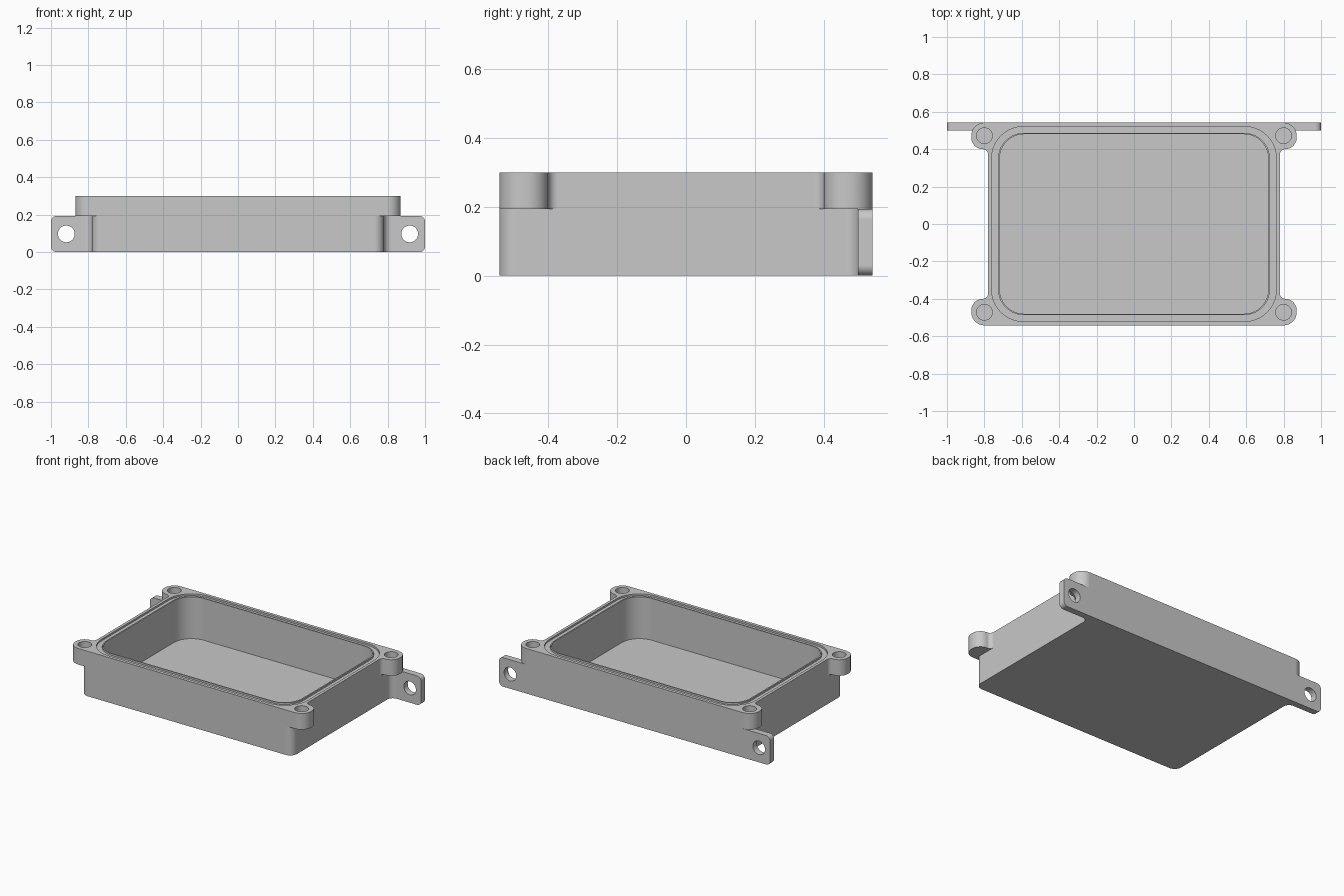
import bpy, bmesh
from math import sin, cos, pi, radians
from mathutils import Vector

default = bpy.data.objects.get("Cube")
if default:
    bpy.data.objects.remove(default, do_unlink=True)

WIDE, DEEP = 0.78, 0.542       # half sizes of the tray body
STEP, HEIGHT = 0.193, 0.30     # underside of the screw ears, top of the rim
FLOOR = 0.021                  # floor thickness

grey = bpy.data.materials.new("plain grey")
grey.use_nodes = True
grey.diffuse_color = (0.58, 0.58, 0.58, 1)
grey.node_tree.nodes["Principled BSDF"].inputs["Base Color"].default_value = grey.diffuse_color


def rounded(corners, steps=10):
    """Round the right-angled corners (x, y, radius) of an outline."""
    out = []
    for i, (x, y, r) in enumerate(corners):
        p = Vector((x, y))
        d1 = (Vector(corners[i - 1][:2]) - p).normalized()
        d2 = (Vector(corners[(i + 1) % len(corners)][:2]) - p).normalized()
        if r == 0:
            out.append(p)
            continue
        for k in range(steps + 1):
            t = k / steps * pi / 2
            out.append(p + r * (d1 + d2 - d2 * cos(t) - d1 * sin(t)))
    return out


def mirrored(right_half):
    return right_half + [(-x, y, r) for x, y, r in reversed(right_half)]


def rectangle(x, y, r):
    return rounded(mirrored([(x, -y, r), (x, y, r)]))


def circle(x, y, r, n=32):
    return [Vector((x + r * cos(2 * pi * k / n), y + r * sin(2 * pi * k / n))) for k in range(n)]


def prism(name, outline, low, high, upright=False):
    """Extrude an outline along z, or along y when upright."""
    bm = bmesh.new()
    rings = [[bm.verts.new((p.x, h, p.y) if upright else (p.x, p.y, h)) for p in outline]
             for h in (low, high)]
    bm.faces.new(rings[0])
    bm.faces.new(rings[1])
    n = len(outline)
    for i in range(n):
        j = (i + 1) % n
        bm.faces.new((rings[0][i], rings[0][j], rings[1][j], rings[1][i]))
    bmesh.ops.remove_doubles(bm, verts=bm.verts, dist=1e-5)
    bmesh.ops.recalc_face_normals(bm, faces=bm.faces)
    mesh = bpy.data.meshes.new(name)
    bm.to_mesh(mesh)
    bm.free()
    mesh.materials.append(grey)
    obj = bpy.data.objects.new(name, mesh)
    bpy.context.collection.objects.link(obj)
    return obj


def combine(target, tool, operation):
    """Apply a boolean and discard the tool."""
    mod = target.modifiers.new("combine", 'BOOLEAN')
    mod.operation, mod.solver, mod.object = operation, 'EXACT', tool
    bpy.context.view_layer.objects.active = target
    bpy.ops.object.modifier_apply(modifier=mod.name)
    bpy.data.objects.remove(tool, do_unlink=True)


# Lower body with the two mounting tabs along the back
tray = prism("enclosure_tray", rounded(mirrored([
    (WIDE, -DEEP, 0.05), (WIDE, 0.5, 0.04), (1, 0.5, 0), (1, DEEP, 0)])), 0, STEP)

# Round the tab corners as seen from the front
tab_profile = [p + Vector((0, STEP / 2)) for p in rectangle(1, STEP / 2, 0.03)]
combine(tray, prism("tab_rounding", tab_profile, -0.7, 0.7, True), 'INTERSECT')

# Upper body with four screw ears
ear = [(0.87, -DEEP, 0.07), (0.87, -0.4, 0.062), (WIDE, -0.4, 0.028)]
ears = ear + [(x, -y, r) for x, y, r in reversed(ear)]
combine(tray, prism("upper_body", rounded(mirrored(ears)), STEP, HEIGHT), 'UNION')

# Cavity
combine(tray, prism("cavity", rectangle(0.718, 0.48, 0.13), FLOOR, 0.4), 'DIFFERENCE')

# Shallow seal groove around the rim
groove = prism("groove", rectangle(0.761, 0.521, 0.17), HEIGHT - 0.012, 0.4)
combine(groove, prism("groove_core", rectangle(0.727, 0.487, 0.138), 0.2, 0.5), 'DIFFERENCE')
combine(tray, groove, 'DIFFERENCE')

# Blind screw holes in the ears and through holes in the tabs
for side in (-1, 1):
    for end in (-1, 1):
        hole = prism("screw_hole", circle(side * 0.8, end * 0.472, 0.042), 0.22, 0.4)
        combine(tray, hole, 'DIFFERENCE')
    hole = prism("tab_hole", circle(side * 0.918, 0.097, 0.045), 0.4, 0.7, True)
    combine(tray, hole, 'DIFFERENCE')

# Smooth rounded walls with crisp edges
bpy.ops.object.select_all(action='DESELECT')
tray.select_set(True)
bpy.context.view_layer.objects.active = tray
bpy.ops.object.shade_smooth_by_angle(angle=radians(30))
tray.modifiers.new("even_shading", 'WEIGHTED_NORMAL').keep_sharp = True
